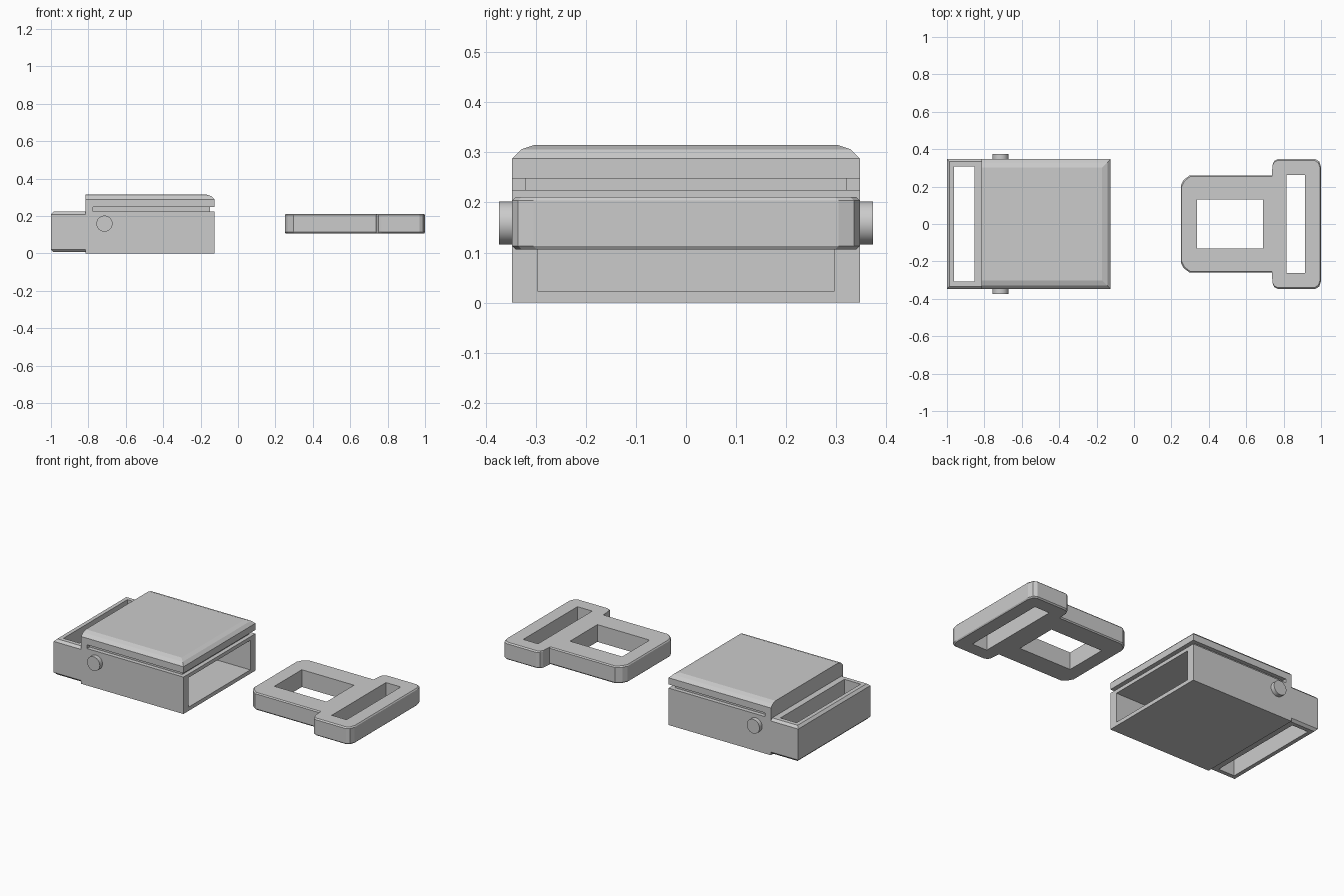
import bpy, bmesh

if "Cube" in bpy.data.objects:
    bpy.data.objects.remove(bpy.data.objects["Cube"])


def new_object(name, bm):
    bmesh.ops.recalc_face_normals(bm, faces=bm.faces)
    mesh = bpy.data.meshes.new(name)
    bm.to_mesh(mesh)
    bm.free()
    ob = bpy.data.objects.new(name, mesh)
    bpy.context.collection.objects.link(ob)
    return ob


def loft(name, rings):
    """Closed solid through matching rings of points."""
    bm = bmesh.new()
    vs = [[bm.verts.new(p) for p in r] for r in rings]
    n = len(vs[0])
    for a, b in zip(vs, vs[1:]):
        for i in range(n):
            j = (i + 1) % n
            bm.faces.new((a[i], a[j], b[j], b[i]))
    bm.faces.new(vs[0][::-1])
    bm.faces.new(vs[-1])
    return new_object(name, bm)


def rect(x0, x1, y, z):
    return [(x0, -y, z), (x1, -y, z), (x1, y, z), (x0, y, z)]


def box(name, x0, x1, y, z0, z1):
    return loft(name, [rect(x0, x1, y, z0), rect(x0, x1, y, z1)])


def cut(ob, cutter):
    cutter.hide_render = True
    cutter.hide_set(True)
    mod = ob.modifiers.new("cut", 'BOOLEAN')
    mod.operation = 'DIFFERENCE'
    mod.solver = 'EXACT'
    mod.object = cutter
    bpy.context.view_layer.objects.active = ob
    bpy.ops.object.modifier_apply(modifier=mod.name)
    bpy.data.objects.remove(cutter)


W = 0.347

# Hollow housing, open towards the tongue
housing = box("housing", -0.815, -0.125, W, 0, 0.225)
cut(housing, box("mouth_cutter", -0.775, 0, 0.297, 0.023, 0.203))

# Strap loop behind the housing, edges chamfered on three sides
c = 0.014
loop = loft("housing_strap_loop", [
    rect(-1 + c, -0.815, W - c, 0.006), rect(-1, -0.815, W, 0.006 + c),
    rect(-1, -0.815, W, 0.223 - c), rect(-1 + c, -0.815, W - c, 0.223)])
cut(loop, box("strap_slot_cutter", -0.962, -0.853, 0.308, -0.1, 0.4))

# Lid: rear hinge block, recessed neck and chamfered cover plate
box("lid_rear_block", -0.815, -0.775, W, 0.225, 0.248)
box("lid_neck", -0.775, -0.15, 0.322, 0.225, 0.248)
loft("lid_cover", [rect(-0.815, -0.125 - i, W - i, z) for i, z in
                   ((0, 0.248), (0, 0.288), (0.018, 0.306), (0.045, 0.315))])

# Hinge pin ends on both sides
for side, name in ((-1, "hinge_pin_front"), (1, "hinge_pin_back")):
    bpy.ops.mesh.primitive_cylinder_add(
        vertices=32, radius=0.043, depth=0.04,
        location=(-0.714, side * 0.353, 0.159), rotation=(1.5707963, 0, 0))
    pin = bpy.context.object
    pin.name = name
    bpy.ops.object.shade_smooth_by_angle()

# Tongue plate: mirrored half outline, thin edge chamfer, two openings
half = [(0.25, 0.205), (0.265, 0.235), (0.297, 0.26), (0.738, 0.26),
        (0.742, 0.32), (0.75, 0.337), (0.768, 0.347), (0.97, 0.347),
        (0.99, 0.335), (1.0, 0.305)]
outline = half + [(x, -y) for x, y in reversed(half)]
tongue = loft("tongue", [
    [(0.625 + (x - 0.625) * s, y * t, z) for x, y in outline]
    for z, s, t in ((0.106, 0.987, 0.978), (0.113, 1, 1), (0.204, 1, 1), (0.211, 0.987, 0.978))])
cut(tongue, box("latch_hole_cutter", 0.338, 0.69, 0.132, 0, 0.4))
cut(tongue, box("tongue_slot_cutter", 0.815, 0.915, 0.261, 0, 0.4))
